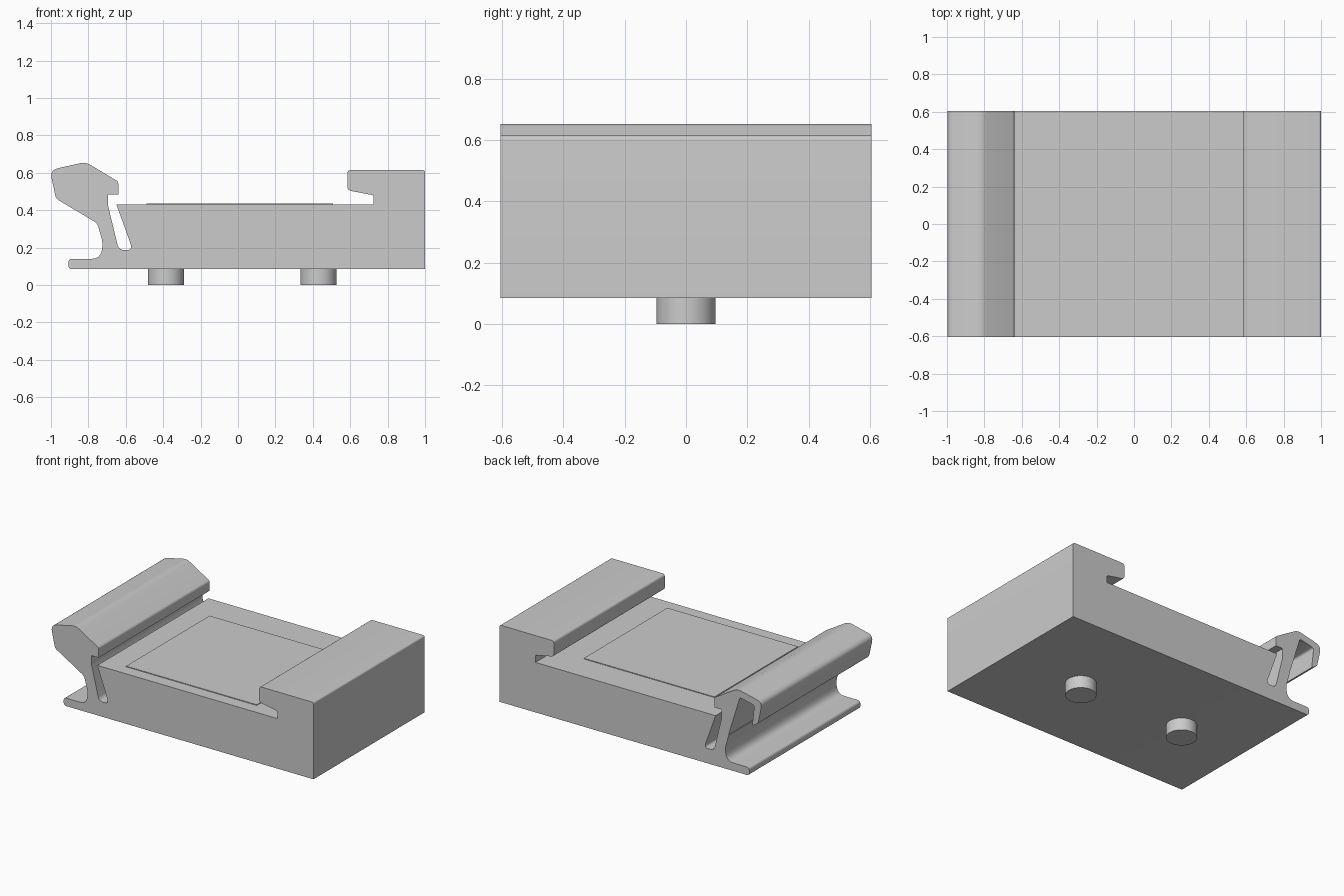
import bpy, bmesh
from mathutils import Vector

cube = bpy.data.objects.get("Cube")
if cube:
    bpy.data.objects.remove(cube, do_unlink=True)

grey = bpy.data.materials.new("mid_grey")
grey.use_nodes = True
GREY = (0.6, 0.6, 0.6, 1)
grey.diffuse_color = GREY
grey.node_tree.nodes["Principled BSDF"].inputs["Base Color"].default_value = GREY

HALF = 0.605   # half the depth of the clip


def rounded(points, steps=6):
    """Turn (x, z, setback) corners into an outline with rounded corners."""
    out = []
    for i, (x, z, d) in enumerate(points):
        p = Vector((x, z))
        if d == 0:
            out.append(p)
            continue
        before = Vector(points[i - 1][:2])
        after = Vector(points[(i + 1) % len(points)][:2])
        a = p + (before - p).normalized() * d
        b = p + (after - p).normalized() * d
        for k in range(steps + 1):
            t = k / steps
            out.append(a * (1 - t) ** 2 + p * 2 * t * (1 - t) + b * t * t)
    return out


def extrude(name, outline, y0, y1):
    """Extrude an x-z outline along y."""
    bm = bmesh.new()
    face = bm.faces.new([bm.verts.new((p.x, y0, p.y)) for p in outline])
    res = bmesh.ops.extrude_face_region(bm, geom=[face])
    verts = [v for v in res["geom"] if isinstance(v, bmesh.types.BMVert)]
    bmesh.ops.translate(bm, verts=verts, vec=(0, y1 - y0, 0))
    bmesh.ops.recalc_face_normals(bm, faces=bm.faces)
    mesh = bpy.data.meshes.new(name)
    bm.to_mesh(mesh)
    bm.free()
    obj = bpy.data.objects.new(name, mesh)
    bpy.context.collection.objects.link(obj)
    mesh.materials.append(grey)
    return obj


def smooth(obj):
    bpy.ops.object.select_all(action="DESELECT")
    obj.select_set(True)
    bpy.context.view_layer.objects.active = obj
    bpy.ops.object.shade_smooth_by_angle(angle=0.5)


# Clip body: fixed jaw, flat bed, spring slot, hooked jaw and release tab
body_profile = rounded([
    (1, 0.085, 0), (1, 0.615, 0.015),
    (0.585, 0.615, 0.02), (0.585, 0.507, 0.02), (0.725, 0.48, 0.01), (0.725, 0.43, 0),
    (-0.65, 0.43, 0), (-0.562, 0.187, 0.035), (-0.637, 0.187, 0.03),
    (-0.695, 0.425, 0.01), (-0.695, 0.485, 0), (-0.64, 0.485, 0),
    (-0.64, 0.553, 0.012), (-0.815, 0.658, 0.03), (-1.006, 0.615, 0.045),
    (-0.973, 0.462, 0.015), (-0.752, 0.33, 0.02),
    (-0.722, 0.225, 0.03), (-0.735, 0.14, 0.05),
    (-0.907, 0.14, 0.022), (-0.907, 0.085, 0.022),
])
body = extrude("clip_body", body_profile, -HALF, HALF)

# Hollow behind the hook lip, closed by a web at the front
hollow_profile = rounded([
    (-0.748, 0.325, 0), (-0.835, 0.605, 0.015), (-0.945, 0.58, 0.015),
    (-0.925, 0.4, 0), (-0.8, 0.26, 0),
])
cutter = extrude("hook_hollow_cutter", hollow_profile, -HALF + 0.1, HALF + 0.1)
cut = body.modifiers.new("hollow", "BOOLEAN")
cut.operation = "DIFFERENCE"
cut.solver = "EXACT"
cut.object = cutter
bpy.context.view_layer.objects.active = body
bpy.ops.object.modifier_apply(modifier=cut.name)
bpy.data.objects.remove(cutter, do_unlink=True)
smooth(body)

# Thin raised pad on the bed
pad = [Vector(p) for p in ((-0.49, 0.425), (0.507, 0.425), (0.507, 0.435), (-0.49, 0.435))]
extrude("bed_pad", pad, -0.52, 0.39)

# Locating studs underneath
for name, x in (("right_stud", -0.385), ("left_stud", 0.43)):
    bpy.ops.mesh.primitive_cylinder_add(vertices=48, radius=0.097, depth=0.09,
                                        location=(x, 0, 0.045))
    stud = bpy.context.object
    stud.name = name
    stud.data.materials.append(grey)
    smooth(stud)
